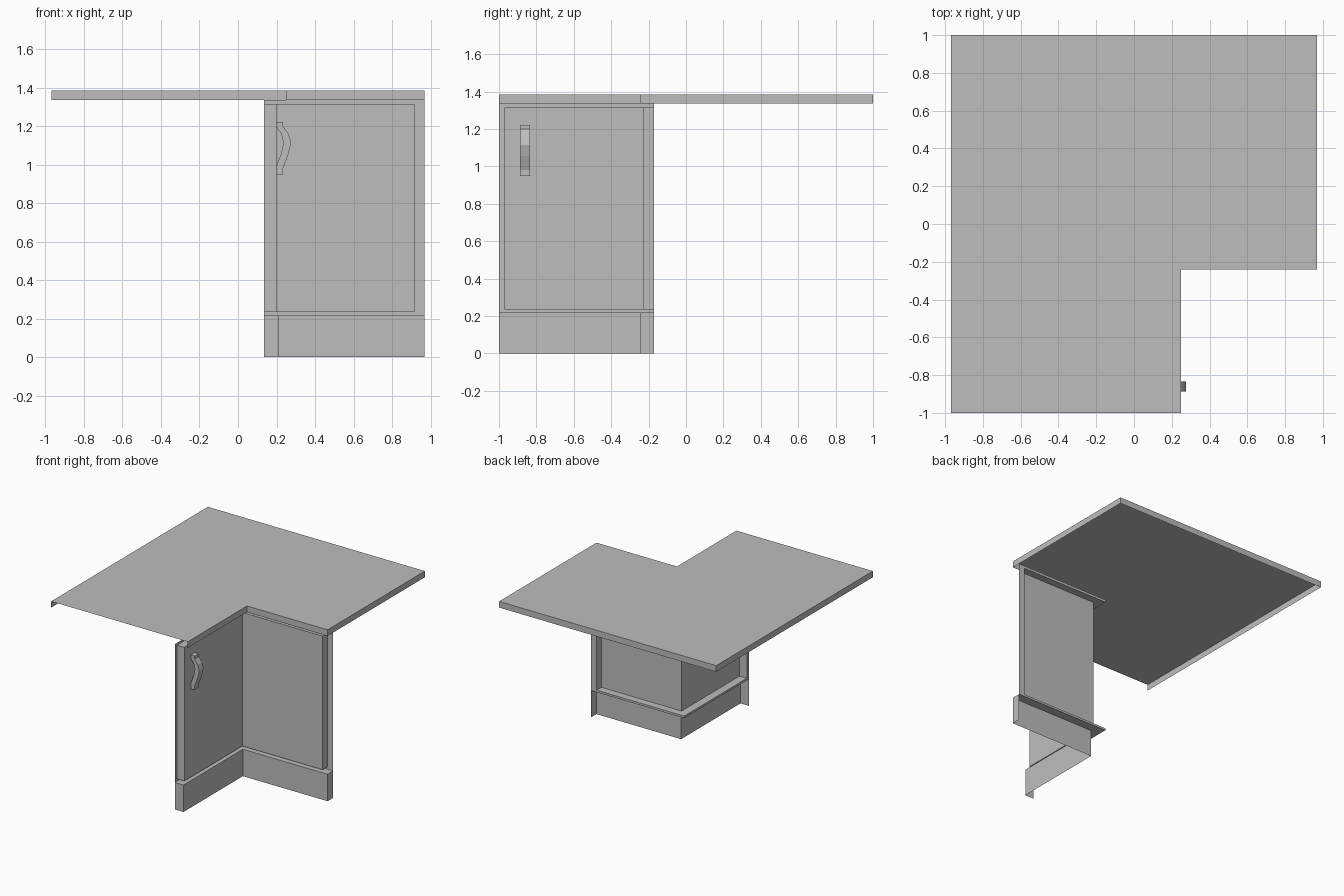
import bpy
import bmesh

cube = bpy.data.objects.get("Cube")
if cube:
    bpy.data.objects.remove(cube, do_unlink=True)

grey = bpy.data.materials.new("plain_grey")
grey.use_nodes = True
colour = (0.515, 0.515, 0.515, 1)
grey.diffuse_color = colour
grey.node_tree.nodes["Principled BSDF"].inputs["Base Color"].default_value = colour


def finish(name, bm):
    mesh = bpy.data.meshes.new(name)
    bm.to_mesh(mesh)
    bm.free()
    mesh.materials.append(grey)
    obj = bpy.data.objects.new(name, mesh)
    bpy.context.collection.objects.link(obj)
    return obj


def wall(name, path, low, high, corner=(), top=False, bottom=False):
    """Upright sheet along a path; caps close the path through the corner."""
    bm = bmesh.new()
    points = list(path) + list(corner)
    lower = [bm.verts.new((x, y, low)) for x, y in points]
    upper = [bm.verts.new((x, y, high)) for x, y in points]
    for i in range(len(path) - 1):
        bm.faces.new((lower[i], lower[i + 1], upper[i + 1], upper[i]))
    if top:
        bm.faces.new(upper)
    if bottom:
        bm.faces.new(lower[::-1])
    loose = [v for v in bm.verts if not v.link_faces]
    bmesh.ops.delete(bm, geom=loose, context="VERTS")
    return finish(name, bm)


# Main lines of the corner cabinet
SIDE, END_X = 0.135, 0.97
BACK, END_Y = -0.17, -1.0
DOOR_X, DOOR_Y = 0.2, -0.23
STILE_X, STILE_Y = 0.917, -0.97
KICK_X, KICK_Y = 0.213, -0.242
KICK_TOP, DOOR_LOW, DOOR_TOP, COUNTER_LOW, COUNTER_TOP = 0.218, 0.235, 1.315, 1.335, 1.385
inner = [(SIDE, BACK)]

# Worktop: open below and along its front edge
wall("worktop", [(0.25, -1), (0.25, KICK_Y), (END_X, KICK_Y), (END_X, 1),
                 (-END_X, 1), (-END_X, -1)], COUNTER_LOW, COUNTER_TOP, top=True)

# Plinth with a ledge on top
wall("plinth", [(SIDE, END_Y), (KICK_X, END_Y), (KICK_X, KICK_Y),
                (END_X, KICK_Y), (END_X, BACK)], 0, KICK_TOP, inner, top=True)

# Pair of doors meeting in the corner
wall("corner_doors", [(SIDE, STILE_Y), (DOOR_X, STILE_Y), (DOOR_X, DOOR_Y),
                      (STILE_X, DOOR_Y), (STILE_X, BACK)],
     DOOR_LOW, DOOR_TOP, inner, top=True, bottom=True)

# Frame around the doors
rail = [(SIDE, END_Y)] + inner + [(END_X, BACK)]
wall("frame_bottom_rail", rail, KICK_TOP, DOOR_LOW)
wall("frame_top_rail", rail, DOOR_TOP, COUNTER_LOW)
wall("frame_front_stile", [(SIDE, END_Y), (SIDE, STILE_Y)], DOOR_LOW, DOOR_TOP)
wall("frame_side_stile", [(STILE_X, BACK), (END_X, BACK)], DOOR_LOW, DOOR_TOP)

# Bowed door handle, extruded from its side profile
outer_edge = [(0.2, 1.222), (0.234, 1.222), (0.234, 1.2), (0.262, 1.16), (0.276, 1.115),
              (0.262, 1.055), (0.234, 0.98), (0.234, 0.948), (0.2, 0.948)]
inner_edge = [(0.2, 0.995), (0.225, 1.06), (0.236, 1.115), (0.225, 1.16), (0.2, 1.195)]
bm = bmesh.new()
face = bm.faces.new([bm.verts.new((x, -0.888, z)) for x, z in outer_edge + inner_edge])
swept = bmesh.ops.extrude_face_region(bm, geom=[face])["geom"]
bmesh.ops.translate(bm, vec=(0, 0.054, 0),
                    verts=[g for g in swept if isinstance(g, bmesh.types.BMVert)])
bmesh.ops.recalc_face_normals(bm, faces=bm.faces)
finish("door_handle", bm)
